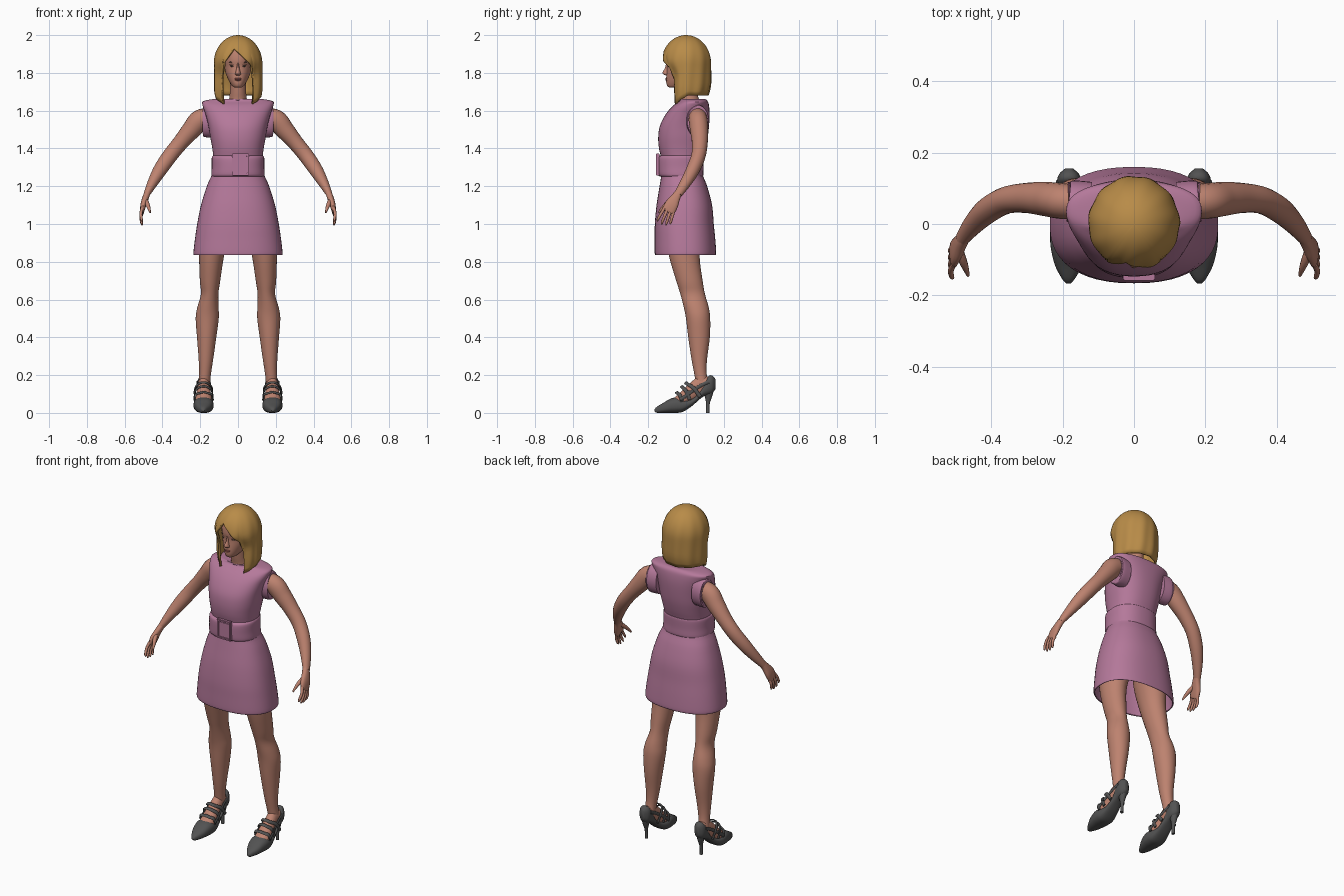
import bpy, bmesh, math
from mathutils import Vector


def colour(name, r, g, b):
    m = bpy.data.materials.new(name)
    m.diffuse_color = (r, g, b, 1)
    return m


PINK = colour("dusty pink", .46, .19, .325)
SKIN = colour("skin", .51, .225, .16)
HAIR = colour("golden blond", .48, .26, .065)
GREY = colour("charcoal", .085, .085, .085)
LIPS = colour("lip rose", .38, .12, .10)
EYES = colour("eye brown", .10, .07, .06)


def finish(name, bm, mat, mirror=False, thick=0, angle=40):
    """Turn a bmesh into a smooth shaded, optionally mirrored object."""
    bmesh.ops.remove_doubles(bm, verts=bm.verts, dist=1e-5)
    bmesh.ops.recalc_face_normals(bm, faces=bm.faces)
    me = bpy.data.meshes.new(name)
    bm.to_mesh(me)
    bm.free()
    me.materials.append(mat)
    ob = bpy.data.objects.new(name, me)
    bpy.context.collection.objects.link(ob)
    bpy.ops.object.select_all(action='DESELECT')
    ob.select_set(True)
    bpy.context.view_layer.objects.active = ob
    bpy.ops.object.shade_smooth_by_angle(angle=math.radians(angle))
    if thick:
        s = ob.modifiers.new("thickness", 'SOLIDIFY')
        s.thickness, s.offset = thick, -1
    if mirror:
        ob.modifiers.new("mirror", 'MIRROR')
    return ob


def skin_rings(name, rings, mat, caps=(True, True), **kw):
    bm = bmesh.new()
    rows = [[bm.verts.new(p) for p in r] for r in rings]
    n = len(rows[0])
    for a, b in zip(rows, rows[1:]):
        for i in range(n):
            j = (i + 1) % n
            bm.faces.new((a[i], a[j], b[j], b[i]))
    for on, r in zip(caps, (rows[0], rows[-1])):
        if on:
            bm.faces.new(r)
    return finish(name, bm, mat, **kw)


def spline(keys, n):
    """Catmull-Rom through tuples of any length."""
    out = []
    for i in range(len(keys) - 1):
        p0, p1 = keys[max(i - 1, 0)], keys[i]
        p2, p3 = keys[i + 1], keys[min(i + 2, len(keys) - 1)]
        for k in range(n):
            t = k / n
            out.append(tuple(.5 * (2 * b + (c - a) * t + (2 * a - 5 * b + 4 * c - d) * t * t
                                   + (3 * b - a - 3 * c + d) * t ** 3)
                             for a, b, c, d in zip(p0, p1, p2, p3)))
    return out + [keys[-1]]


def oval(seg, e=2):
    for i in range(seg):
        t = 2 * math.pi * i / seg
        c, s = math.cos(t), math.sin(t)
        yield math.copysign(abs(c) ** (2 / e), c), math.copysign(abs(s) ** (2 / e), s)


def body(name, keys, mat, axis='z', seg=32, n=4, e=2, **kw):
    """Loft along z or y; key = (position, centre x, half width, low, high)."""
    rings = []
    for k, cx, w, lo, hi in spline(keys, n):
        ring = [(cx + w * a, (lo + hi) / 2 + (hi - lo) / 2 * b) for a, b in oval(seg, e)]
        rings.append([(x, v, k) if axis == 'z' else (x, k, v) for x, v in ring])
    return skin_rings(name, rings, mat, **kw)


def tube(name, keys, mat, ref=(0, 1, 0), seg=16, n=5, e=2, **kw):
    """Loft along a path; key = (x, y, z, radius across, radius along ref)."""
    pts, rings = spline(keys, n), []
    for i, p in enumerate(pts):
        t = (Vector(pts[min(i + 1, len(pts) - 1)][:3]) - Vector(pts[max(i - 1, 0)][:3])).normalized()
        u = Vector(ref).cross(t).normalized()
        v = t.cross(u)
        rings.append([Vector(p[:3]) + u * (p[3] * a) + v * (p[4] * b) for a, b in oval(seg, e)])
    return skin_rings(name, rings, mat, **kw)


def blob(name, pos, size, mat, mirror=False):
    bm = bmesh.new()
    bmesh.ops.create_uvsphere(bm, u_segments=16, v_segments=10, radius=1)
    bmesh.ops.scale(bm, vec=size, verts=bm.verts)
    bmesh.ops.translate(bm, vec=pos, verts=bm.verts)
    return finish(name, bm, mat, mirror=mirror)


def box(name, pos, size, mat, mirror=False):
    bm = bmesh.new()
    bmesh.ops.create_cube(bm, size=1)
    bmesh.ops.scale(bm, vec=size, verts=bm.verts)
    bmesh.ops.translate(bm, vec=pos, verts=bm.verts)
    bmesh.ops.bevel(bm, geom=bm.edges[:], offset=min(size) * .25, segments=2, affect='EDGES')
    return finish(name, bm, mat, mirror=mirror)


# Dress, belt and buckle
body("dress", [(.835, 0, .234, -.163, .157), (.85, 0, .236, -.166, .160), (.92, 0, .228, -.166, .155),
               (1.0, 0, .216, -.165, .147), (1.1, 0, .196, -.156, .138), (1.2, 0, .165, -.140, .112),
               (1.27, 0, .136, -.130, .086), (1.34, 0, .130, -.130, .086), (1.40, 0, .136, -.143, .102),
               (1.46, 0, .147, -.147, .115), (1.52, 0, .157, -.138, .122), (1.58, 0, .172, -.108, .125),
               (1.625, 0, .187, -.07, .122), (1.65, 0, .184, -.035, .115), (1.662, 0, .12, -.03, .10),
               (1.66, 0, .06, -.028, .08)],
     PINK, seg=48, e=2.35, caps=(False, True), thick=.006)
body("belt", [(1.252, 0, .134, -.132, .084), (1.258, 0, .141, -.147, .092), (1.30, 0, .139, -.151, .092),
              (1.35, 0, .139, -.150, .094), (1.362, 0, .133, -.138, .092)], PINK, seg=48, e=2.35)
box("buckle_plate", (.014, -.149, 1.315), (.07, .012, .09), PINK)
for x in (-.025, .053):
    box("buckle_side", (x, -.149, 1.315), (.012, .02, .115), PINK)
for z in (1.264, 1.366):
    box("buckle_bar", (.014, -.149, z), (.088, .02, .012), PINK)
tube("armhole_edge", [(.12, .06, 1.545, .085, .058), (.165, .062, 1.545, .086, .060),
                      (.183, .063, 1.545, .081, .056), (.176, .063, 1.545, .06, .045)],
     PINK, seg=28, mirror=True)

# Arms and hands
tube("arm", [(.13, .06, 1.57, .045, .045), (.20, .064, 1.55, .056, .050), (.25, .07, 1.495, .050, .048),
             (.305, .073, 1.43, .042, .042), (.36, .066, 1.362, .040, .038), (.41, .038, 1.29, .037, .036),
             (.45, 0, 1.222, .028, .030), (.483, -.042, 1.158, .017, .022)],
     SKIN, seg=20, mirror=True)
tube("palm", [(.476, -.034, 1.172, .016, .02), (.487, -.052, 1.145, .017, .024),
              (.500, -.075, 1.105, .016, .035), (.507, -.092, 1.07, .011, .034),
              (.508, -.096, 1.062, .006, .026)], SKIN, e=2.4, mirror=True)
for o, length in ((-.026, .058), (-.009, .07), (.009, .074), (.026, .066)):
    y, z = -.09 - .89 * o, 1.075 + .45 * o
    tube("finger", [(.506, y, z, .009, .009), (.514, y - .012 - .2 * o, z - length * .45, .008, .008),
                    (.511, y - .024 - .4 * o, z - length * .9, .007, .007),
                    (.507, y - .028 - .4 * o, z - length * 1.1, .003, .003)],
         SKIN, seg=10, n=4, mirror=True)
tube("thumb", [(.493, -.065, 1.135, .011, .011), (.482, -.098, 1.11, .012, .012),
               (.472, -.124, 1.085, .009, .009), (.465, -.145, 1.06, .004, .004)],
     SKIN, seg=10, mirror=True)

# Legs
body("leg", [(.14, .18, .031, .055, .125), (.2, .175, .031, .045, .110), (.28, .17, .038, .030, .111),
             (.4, .166, .051, .012, .126), (.5, .163, .061, .0, .128), (.56, .159, .056, -.012, .120),
             (.63, .150, .046, -.030, .100), (.7, .148, .054, -.052, .088), (.83, .140, .066, -.090, .072),
             (.95, .125, .080, -.11, .085), (1.05, .105, .085, -.10, .09)], SKIN, mirror=True)

# Feet and high heeled shoes
body("foot", [(-.09, .182, .036, .012, .062), (-.05, .182, .044, .012, .090), (-.01, .182, .043, .02, .128),
              (.03, .182, .036, .05, .165), (.07, .181, .031, .08, .195), (.12, .181, .029, .10, .19),
              (.14, .181, .018, .115, .17)], SKIN, axis='y', mirror=True)
body("shoe", [(-.167, .184, .006, .008, .018), (-.155, .184, .017, .001, .032), (-.12, .183, .037, 0, .053),
              (-.085, .182, .048, 0, .074), (-.05, .182, .053, 0, .082), (-.015, .182, .051, .006, .072),
              (.03, .182, .041, .035, .075), (.07, .182, .035, .07, .108), (.095, .182, .034, .088, .155),
              (.12, .182, .034, .096, .195), (.14, .182, .028, .105, .197), (.155, .182, .012, .125, .18)],
     GREY, axis='y', e=2.5, mirror=True)
body("heel", [(0, .182, .009, .105, .124), (.05, .182, .009, .106, .126), (.085, .182, .016, .10, .138),
              (.13, .182, .026, .085, .150)], GREY, seg=16, mirror=True)
for y, z, back, low in ((-.045, .104, -.02, .06), (-.018, .135, .02, .07), (.004, .155, .075, .085)):
    tube("instep_strap", [(.136, back, low, .004, .010), (.137, (y + back) / 2, (z + low) / 2 + .012, .004, .010),
                          (.158, y, z, .004, .010), (.182, y - .005, z + .006, .004, .010),
                          (.206, y, z, .004, .010), (.227, (y + back) / 2, (z + low) / 2 + .012, .004, .010),
                          (.228, back, low, .004, .010)], GREY, ref=(0, 1, .5), seg=8, mirror=True)
for s in (-1, 1):
    tube("side_strap", [(.182 + s * .050, -.03, .07, .004, .009), (.182 + s * .046, .02, .105, .004, .009),
                        (.182 + s * .037, .07, .14, .004, .009), (.182 + s * .033, .12, .165, .004, .009)],
         GREY, ref=(0, -.5, 1), seg=8, mirror=True)
box("shoe_buckle", (.231, .012, .108), (.01, .022, .022), GREY, mirror=True)

# Neck, head and face
body("neck", [(1.6, 0, .06, -.03, .085), (1.655, 0, .048, -.03, .07), (1.70, 0, .043, -.038, .06),
              (1.78, 0, .043, -.05, .06)], SKIN)
body("head", [(1.722, 0, .015, -.085, -.05), (1.728, 0, .027, -.097, -.02), (1.745, 0, .041, -.104, .03),
              (1.77, 0, .054, -.105, .06), (1.80, 0, .066, -.103, .085), (1.835, 0, .072, -.101, .095),
              (1.87, 0, .076, -.106, .10), (1.92, 0, .075, -.098, .09), (1.96, 0, .055, -.07, .06),
              (1.975, 0, .02, -.02, .02)], SKIN, e=2.1)
body("nose", [(1.852, 0, .006, -.105, -.08), (1.825, 0, .008, -.112, -.08), (1.803, 0, .013, -.124, -.08),
              (1.793, 0, .015, -.120, -.08), (1.786, 0, .010, -.106, -.08)], SKIN, seg=16)
blob("upper_lip", (0, -.101, 1.769), (.019, .008, .0045), LIPS)
blob("lower_lip", (0, -.101, 1.762), (.016, .008, .005), LIPS)
blob("eye", (.030, -.0905, 1.836), (.012, .006, .0045), EYES, mirror=True)
blob("eyelid", (.030, -.089, 1.843), (.015, .008, .004), SKIN, mirror=True)
blob("eyebrow", (.032, -.0905, 1.857), (.016, .006, .0025), EYES, mirror=True)


# Bobbed hair with a side-swept fringe: the hem height depends on the angle from the front
def clamp(v):
    return max(0, min(1, v))


def hem(deg):
    t = max(-1, min(1, deg / 36))
    f = 1.93 - (.10 * ((t + .35) / 1.35) ** 1.2 if t > -.35 else .085 * (-.35 - t) / .65)
    a = abs(deg)
    if a <= 36:
        return f
    if a < 45:
        return f + (1.635 - f) * (a - 36) / 9
    return 1.635 + .045 * clamp((a - 45) / 50)


def hair_point(deg, v):
    z = 2 - (2 - hem(deg)) * v ** 1.8
    p = math.radians(deg)
    dome = math.sqrt(max(0, 1 - max(0, (z - 1.85) / .15) ** 2))
    low = clamp((1.87 - z) / .09)
    low = low * low * (3 - 2 * low)
    wave = 1 + .018 * math.sin(p * 11 + 3 * v) * v * dome
    w = (.128 - .016 * clamp((1.73 - z) / .09) ** 2) * dome * wave
    d = (.130 - .047 * low if math.cos(p) > 0 else .134 - .02 * clamp((1.76 - z) / .09) ** 2) * dome * wave
    return (w * math.sin(p), -d * math.cos(p), z)


skin_rings("hair", [[hair_point(d, r / 24) for d in range(-180, 180, 3)] for r in range(25)],
           HAIR, caps=(False, False), thick=.012, angle=60)
